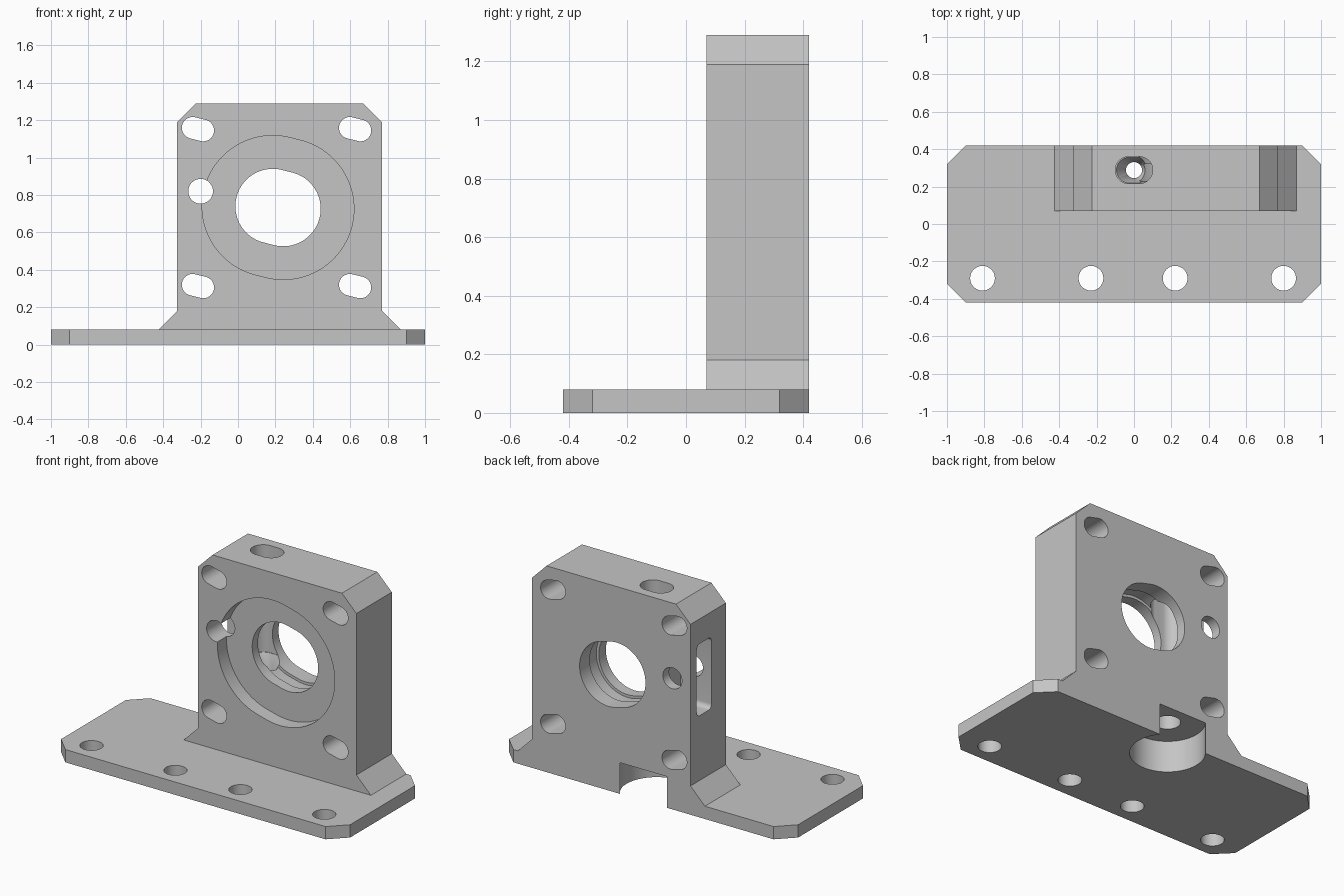
import bpy, bmesh
from math import cos, sin, pi, radians

cube = bpy.data.objects.get("Cube")
if cube:
    bpy.data.objects.remove(cube, do_unlink=True)

grey = bpy.data.materials.new("machined grey")
grey.use_nodes = True
grey.diffuse_color = (0.56, 0.56, 0.56, 1)
grey.node_tree.nodes["Principled BSDF"].inputs["Base Color"].default_value = grey.diffuse_color

AXES = {"X": lambda u, v, t: (t, u, v),
        "Y": lambda u, v, t: (u, t, v),
        "Z": lambda u, v, t: (u, v, t)}


def prism(name, outline, axis, lo, hi, end_outline=None):
    """Extrude (or loft) a 2D outline along an axis."""
    bm = bmesh.new()
    place = AXES[axis]
    a = [bm.verts.new(place(u, v, lo)) for u, v in outline]
    b = [bm.verts.new(place(u, v, hi)) for u, v in (end_outline or outline)]
    n = len(a)
    bm.faces.new(a)
    bm.faces.new(b[::-1])
    for i in range(n):
        j = (i + 1) % n
        bm.faces.new((a[i], b[i], b[j], a[j]))
    bmesh.ops.recalc_face_normals(bm, faces=bm.faces)
    mesh = bpy.data.meshes.new(name)
    bm.to_mesh(mesh)
    bm.free()
    mesh.materials.append(grey)
    ob = bpy.data.objects.new(name, mesh)
    bpy.context.collection.objects.link(ob)
    return ob


def slot(cu, cv, r, du=0.0, dv=0.0, n=64):
    """Circle of radius r swept along (du, dv); a plain circle if both are 0."""
    pts = []
    for i in range(n):
        a = 2 * pi * (i + 0.5) / n
        c, s = cos(a), sin(a)
        k = 0.5 if c * du + s * dv > 0 else -0.5
        pts.append((cu + r * c + k * du, cv + r * s + k * dv))
    return pts


def rounded_rect(cu, cv, hu, hv, r, n=6):
    pts = []
    for q, (su, sv) in enumerate([(1, 1), (-1, 1), (-1, -1), (1, -1)]):
        for i in range(n + 1):
            a = (q + i / n) * pi / 2
            pts.append((cu + su * (hu - r) + r * cos(a), cv + sv * (hv - r) + r * sin(a)))
    return pts


def combine(target, tool, operation):
    mod = target.modifiers.new("combine", "BOOLEAN")
    mod.operation, mod.solver, mod.object = operation, "EXACT", tool
    tool.hide_render = True
    bpy.context.view_layer.objects.active = target
    bpy.ops.object.modifier_apply(modifier=mod.name)
    bpy.data.objects.remove(tool, do_unlink=True)


def cut(*args):
    combine(mount, prism("cutter", *args), "DIFFERENCE")


# Base plate with chamfered corners
W, D, C, T = 1.0, 0.42, 0.1, 0.08
plate = [(W - C, -D), (W, C - D), (W, D - C), (W - C, D),
         (C - W, D), (-W, D - C), (-W, C - D), (C - W, -D)]
mount = prism("bearing_mount", plate, "Z", 0, T)

# Upright block with chamfered top and flared foot
L, R, TOP = -0.325, 0.77, 1.29
block = [(L - C, 0.04), (R + C, 0.04), (R + C, T), (R, T + C), (R, TOP - C),
         (R - C, TOP), (L + C, TOP), (L, TOP - C), (L, T + C), (L - C, T)]
combine(mount, prism("upright_block", block, "Y", 0.07, D), "UNION")

# Mounting holes in the plate
for x in (-0.81, -0.23, 0.22, 0.80):
    cut(slot(x, -0.29, 0.066), "Z", -0.1, 0.2)

# Corner slots of the upright
SWEEP = (0.056, -0.014)
CX, CZ = 0.214, 0.733
for x in (-0.214, 0.626):
    for z in (0.313, 1.152):
        cut(slot(x, z, 0.058, *SWEEP), "Y", 0, 0.5)

# Bearing seat, main bore and inner groove
cut(slot(CX, CZ, 0.378, *SWEEP, 96), "Y", 0, 0.16)
cut(slot(CX, CZ, 0.2, *SWEEP, 96), "Y", 0.1, 0.5)
cut(slot(CX, CZ, 0.217, *SWEEP, 96), "Y", 0.23, 0.32)

# Cross hole and side window
cut(slot(-0.2, 0.82, 0.066), "Y", 0, 0.5)
cut(rounded_rect(0.285, 0.81, 0.073, 0.225, 0.03), "X", -0.5, -0.11)

# Vertical screw passage with tapered bottom
HY = 0.288
wide = slot(0, HY, 0.072, SWEEP[0])
cut(wide, "Z", 0.62, 1.4)
cut(slot(0, HY, 0.043), "Z", 0.54, 0.63, wide)
cut(slot(0, HY, 0.043), "Z", 0.1, 0.8)

# Knob recess under the block, open at the back
cut(slot(0, HY, 0.073), "Z", 0.1, 0.3)
cut(slot(0, HY, 0.21), "Z", -0.1, 0.195)

bpy.ops.object.select_all(action="DESELECT")
mount.select_set(True)
bpy.context.view_layer.objects.active = mount
bpy.ops.object.shade_smooth_by_angle(angle=radians(30))
